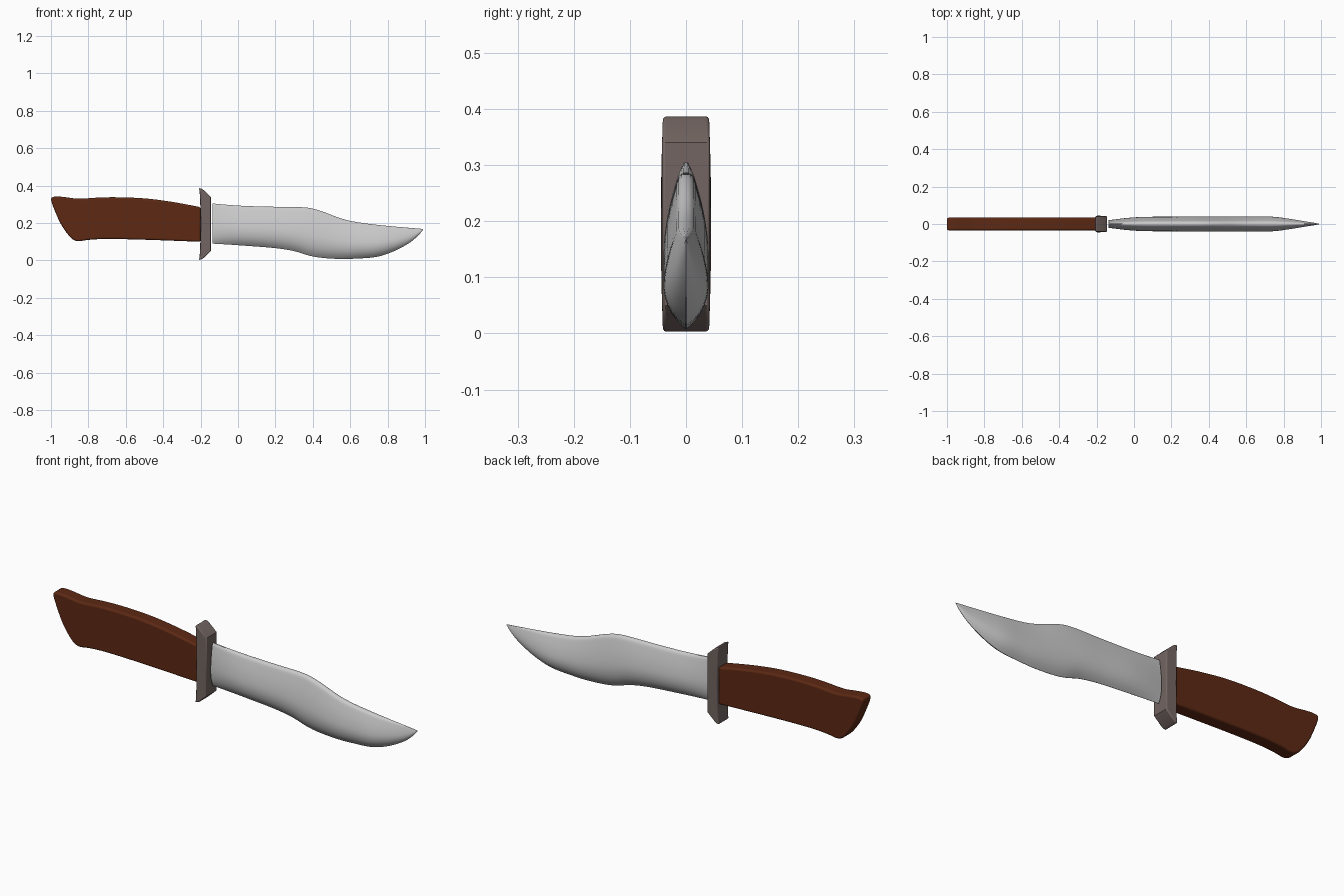
import bpy, bmesh
from mathutils import Vector

if "Cube" in bpy.data.objects:
    bpy.data.objects.remove(bpy.data.objects["Cube"])


def spline(pts, steps, closed=False):
    """Catmull-Rom interpolation through points of any dimension."""
    pts = [Vector(p) for p in pts]
    n = len(pts)
    at = (lambda i: pts[i % n]) if closed else (lambda i: pts[max(0, min(n - 1, i))])
    out = []
    for i in range(n if closed else n - 1):
        a, b, c, d = at(i - 1), at(i), at(i + 1), at(i + 2)
        for s in range(steps):
            t = s / steps
            out.append(0.5 * (2 * b + (c - a) * t + (2 * a - 5 * b + 4 * c - d) * t * t
                              + (3 * b - a - 3 * c + d) * t ** 3))
    return out if closed else out + [pts[-1]]


def finish(bm, name, color=None, angle=0.6, bevel=0):
    bmesh.ops.recalc_face_normals(bm, faces=bm.faces)
    me = bpy.data.meshes.new(name)
    bm.to_mesh(me)
    bm.free()
    ob = bpy.data.objects.new(name, me)
    bpy.context.collection.objects.link(ob)
    if color:
        mat = bpy.data.materials.new(name + "_colour")
        mat.diffuse_color = (*color, 1)
        mat.use_nodes = True
        mat.node_tree.nodes["Principled BSDF"].inputs["Base Color"].default_value = mat.diffuse_color
        me.materials.append(mat)
    if bevel:
        mod = ob.modifiers.new("Rounding", 'BEVEL')
        mod.width, mod.segments, mod.limit_method = bevel, 5, 'ANGLE'
        mod.angle_limit = 0.9
    bpy.ops.object.select_all(action='DESELECT')
    ob.select_set(True)
    bpy.context.view_layer.objects.active = ob
    bpy.ops.object.shade_smooth_by_angle(angle=angle)
    return ob


def slab(outline, half):
    """Extrude an x-z outline across y."""
    bm = bmesh.new()
    f = bm.faces.new([bm.verts.new((x, -half, z)) for x, z in outline])
    ext = bmesh.ops.extrude_face_region(bm, geom=[f])["geom"]
    vs = [v for v in ext if isinstance(v, bmesh.types.BMVert)]
    bmesh.ops.translate(bm, vec=(0, 2 * half, 0), verts=vs)
    return bm


# Blade: lens section lofted along x, stations are (x, spine z, edge z, half thickness)
stations = spline([(-.137, .305, .09, .02), (-.05, .297, .085, .031), (.05, .291, .078, .038),
                   (.2, .287, .066, .039), (.3, .286, .05, .04), (.38, .281, .026, .04),
                   (.45, .262, .014, .04), (.55, .225, .008, .04), (.63, .206, .01, .04),
                   (.74, .191, .019, .039), (.83, .182, .048, .028), (.91, .175, .09, .015),
                   (.96, .171, .13, .007), (.99, .168, .165, .001)], 5)
half_section = spline([(0, .02), (.08, .45), (.2, .82), (.37, 1), (.55, .92), (.72, .74),
                       (.88, .5), (.97, .33), (1, .12)], 2)
section = [(u, w) for u, w in half_section] + [(u, -w) for u, w in reversed(half_section)]
bm = bmesh.new()
rings = [[bm.verts.new((x, w * h, lo + u * (hi - lo))) for u, w in section]
         for x, hi, lo, h in stations]
for r, q in zip(rings, rings[1:]):
    for i in range(len(r)):
        j = (i + 1) % len(r)
        bm.faces.new((r[i], r[j], q[j], q[i]))
bm.faces.new(rings[0])
bm.faces.new(rings[-1])
finish(bm, "blade")

# Handle: smooth outline with rounded rims
back = spline([(-.2, .285), (-.35, .313), (-.5, .332), (-.65, .338), (-.75, .336), (-.85, .33),
               (-.92, .338), (-.965, .342), (-.993, .338), (-.999, .322), (-.985, .28),
               (-.95, .2), (-.91, .14), (-.88, .111), (-.85, .103), (-.8, .11),
               (-.7, .115), (-.5, .111), (-.2, .1)], 4)
finish(slab(back, .034), "handle", (.11, .022, .007), bevel=.02)

# Guard: waisted plate with chamfered ends
guard = spline([(-.208, .002), (-.203, .06), (-.2, .195), (-.203, .33), (-.208, .388)], 4)
guard += [(-.19, .382), (-.145, .34), (-.145, .05), (-.19, .008)]
bm = slab(guard, .045)
for v in bm.verts:  # taper toward both ends
    v.co.y *= 1 - .09 * (abs(v.co.z - .195) / .195) ** 2
finish(bm, "guard", (.17, .13, .12), bevel=.008)
